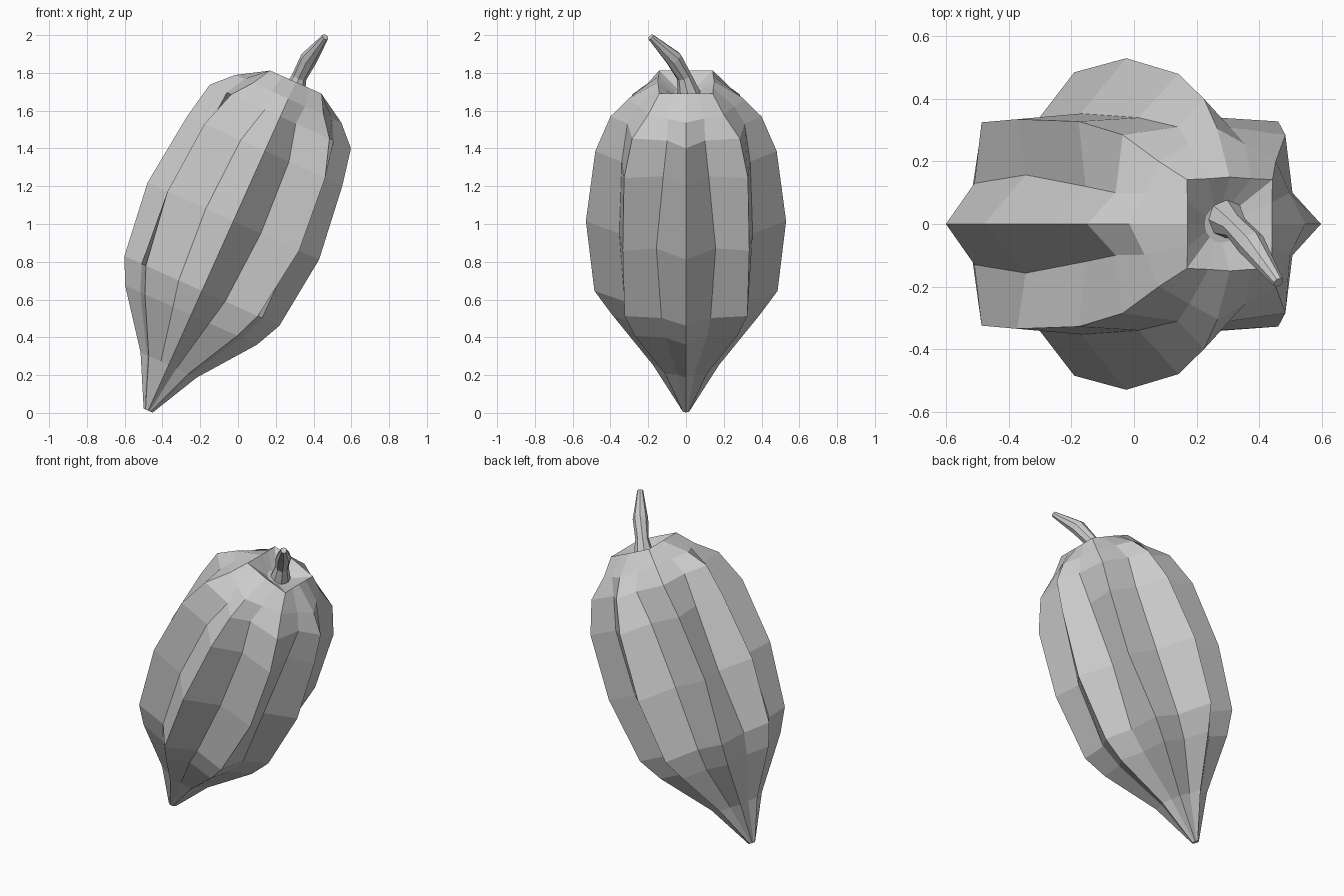
import bpy, bmesh
from mathutils import Vector, Matrix

if "Cube" in bpy.data.objects:
    bpy.data.objects.remove(bpy.data.objects["Cube"])

# Leaning pod axis: U runs along the pod, P across it in the XZ plane, Y is world y
U = Vector((0.41, 0, 0.912))
P = Vector((0.912, 0, -0.41))
Y = Vector((0, 1, 0))
TIP = Vector((-0.48, 0, 0.003))


def loft(name, rings, cap_end=True):
    """Skin a list of equal-length point rings with flat faces."""
    bm = bmesh.new()
    rows = [[bm.verts.new(p) for p in ring] for ring in rings]
    n = len(rows[0])
    for a, b in zip(rows, rows[1:]):
        for i in range(n):
            j = (i + 1) % n
            bm.faces.new((a[i], a[j], b[j], b[i]))
    bm.faces.new(rows[0][::-1])
    if cap_end:
        bm.faces.new(rows[-1])
    bmesh.ops.recalc_face_normals(bm, faces=bm.faces)
    me = bpy.data.meshes.new(name)
    bm.to_mesh(me)
    bm.free()
    ob = bpy.data.objects.new(name, me)
    bpy.context.collection.objects.link(ob)
    return ob


def pod_ring(t, rp, v1, diag, v2, ry):
    """Mirror a quarter section (ridge, valley, ridge, valley, ridge) to 16 points."""
    q = [(rp, 0), v1, diag, v2, (0, ry)]
    half = q + [(-a, b) for a, b in q[-2::-1]]
    full = half + [(a, -b) for a, b in half[-2:0:-1]]
    return [TIP + U * t + P * a + Y * b for a, b in full]


# Pod: position along axis, side ridge, valley, diagonal ridge, valley, front ridge
sections = [
    (0.010, .026, (.020, .008), (.015, .015), (.008, .018), .020),
    (0.275, .163, (.125, .045), (.115, .110), (.045, .125), .175),
    (0.565, .383, (.295, .110), (.268, .272), (.105, .280), .390),
    (0.705, .450, (.350, .130), (.325, .325), (.135, .325), .485),
    (1.110, .498, (.352, .157), (.382, .335), (.160, .353), .530),
    (1.517, .450, (.325, .120), (.350, .328), (.140, .340), .480),
    (1.717, .410, (.310, .100), (.285, .285), (.090, .310), .400),
    (1.820, .308, (.255, .098), (.205, .200), (.098, .255), .305),
    (1.917, .148, (.148, .070), (.150, .142), (.075, .145), .150),
    (1.855, .060, (.055, .025), (.042, .042), (.025, .055), .060),
]
loft("pod", [pod_ring(*s) for s in sections])

# Stem: bent tapering stalk with a knuckle halfway up
path = [
    ((.288, .020, 1.67), .066),
    ((.325, -.010, 1.78), .040),
    ((.375, -.065, 1.875), .046),
    ((.462, -.187, 1.990), .018),
]
pts = [Vector(p) for p, r in path]
stem = []
for i, (p, r) in enumerate(path):
    d = (pts[min(i + 1, 3)] - pts[max(i - 1, 0)]).normalized()
    side = d.cross(Y).normalized()
    stem.append([pts[i] + Matrix.Rotation(k * 0.7853982, 3, d) @ side * r
                 for k in range(8)])
loft("stem", stem)
